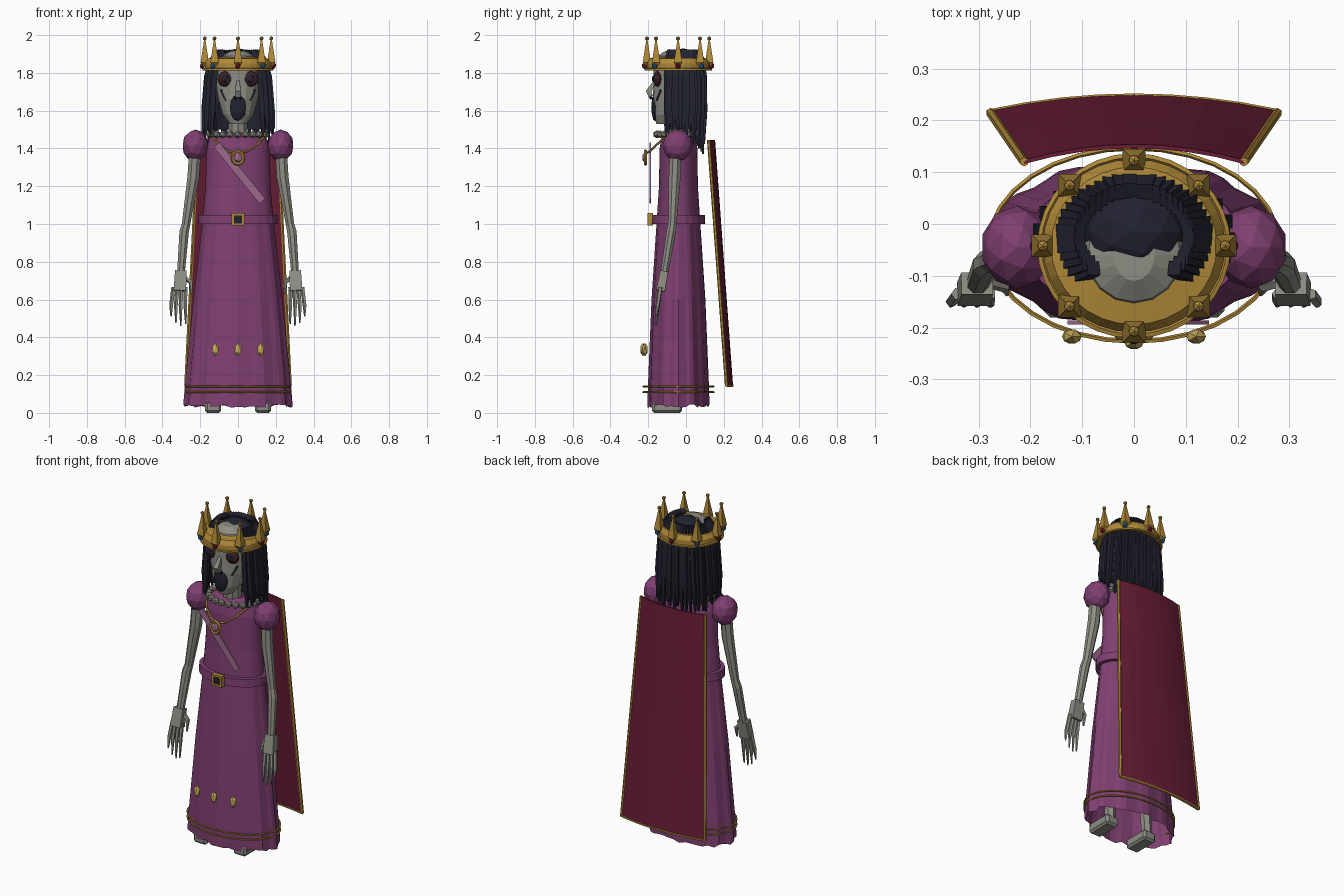
import bpy, bmesh, math, random
from math import sin, cos, pi, radians
from mathutils import Vector, Matrix

random.seed(4)
cube = bpy.data.objects.get("Cube")
if cube:
    bpy.data.objects.remove(cube)


def material(name, r, g, b):
    m = bpy.data.materials.new(name)
    m.use_nodes = True
    m.diffuse_color = (r, g, b, 1)
    m.node_tree.nodes["Principled BSDF"].inputs["Base Color"].default_value = (r, g, b, 1)
    return m


PURPLE = material("purple cloth", .215, .05, .165)
CRIMSON = material("crimson cloth", .14, .012, .036)
GOLD = material("gold", .43, .25, .04)
BLACK = material("black hair", .015, .016, .028)
BONE = material("grey bone", .27, .27, .23)
MAUVE = material("mauve sash", .34, .14, .26)
SOCKET = material("dark socket", .045, .013, .02)
PALE = material("pale gold", .55, .4, .1)
BLUE = material("blue gem", .02, .14, .32)
RED = material("red gem", .2, .01, .03)
CY = -.04  # depth of the body axis


def finish(name, bm, mat):
    bmesh.ops.recalc_face_normals(bm, faces=bm.faces[:])
    me = bpy.data.meshes.new(name)
    bm.to_mesh(me)
    bm.free()
    me.materials.append(mat)
    ob = bpy.data.objects.new(name, me)
    bpy.context.collection.objects.link(ob)
    return ob


def grid(bm, rows, closed=True, caps=False):
    """Skin rows of points with quads."""
    vs = [[bm.verts.new(p) for p in row] for row in rows]
    n = len(rows[0])
    for a, b in zip(vs, vs[1:]):
        for i in range(n if closed else n - 1):
            j = (i + 1) % n
            bm.faces.new((a[i], a[j], b[j], b[i]))
    if caps:
        bm.faces.new(vs[0][::-1])
        bm.faces.new(vs[-1])


def oval(z, rx, ry, cy=CY, n=24):
    return [Vector((rx * sin(2 * pi * i / n), cy - ry * cos(2 * pi * i / n), z)) for i in range(n)]


def tube(bm, pts, radii, n=6, loop=False, ref=(0, 1, 0), flat=1):
    pts = [Vector(p) for p in pts]
    rows, k = [], len(pts)
    for i, p in enumerate(pts):
        if loop:
            t = pts[(i + 1) % k] - pts[i - 1]
        else:
            t = pts[min(i + 1, k - 1)] - pts[max(i - 1, 0)]
        u = t.cross(Vector(ref)).normalized()
        w = t.cross(u).normalized()
        r = radii[i] if isinstance(radii, (list, tuple)) else radii
        rows.append([p + r * (u * cos(2 * pi * (j + .5) / n) + flat * w * sin(2 * pi * (j + .5) / n))
                     for j in range(n)])
    grid(bm, rows + rows[:1] if loop else rows, True, not loop)
    if loop:
        bmesh.ops.remove_doubles(bm, verts=bm.verts[:], dist=1e-5)


def ball(bm, c, r, sub=1):
    r = r if isinstance(r, (tuple, list)) else (r, r, r)
    bmesh.ops.create_icosphere(bm, subdivisions=sub, radius=1,
                               matrix=Matrix.Translation(c) @ Matrix.Diagonal((*r, 1)))


def box(bm, c, size, rot=Matrix()):
    bmesh.ops.create_cube(bm, size=1, matrix=Matrix.Translation(c) @ rot @ Matrix.Diagonal((*size, 1)))


# Gown with pleats that deepen toward a ragged hem
bm = bmesh.new()
rows = []
for z, rx, ry, fold in ((.035, .282, .16, .03), (.14, .275, .158, .025), (.6, .232, .14, .02),
                        (1.0, .188, .115, .01), (1.2, .172, .103, 0), (1.4, .168, .1, 0),
                        (1.46, .15, .09, 0), (1.485, .06, .05, 0)):
    row = oval(z, rx, ry, n=48)
    for i, p in enumerate(row):
        k = 1 + fold * cos(i * pi / 2 + .4)
        p.x, p.y = p.x * k, CY + (p.y - CY) * k
        if z < .1:
            p.z += random.uniform(-.008, .012)
    rows.append(row)
grid(bm, rows)
finish("gown", bm, PURPLE)

# Gold hem bands
bm = bmesh.new()
for z in (.11, .14):
    tube(bm, oval(z, .28, .187, n=32), .005, 5, True, (0, 0, 1))
finish("hem_bands", bm, GOLD)

# Puffed sleeves
bm = bmesh.new()
for s in (-1, 1):
    ball(bm, (s * .226, -.045, 1.415), (.07, .08, .085), 2)
finish("sleeve_puffs", bm, PURPLE)

# Belt and buckle
bm = bmesh.new()
grid(bm, [oval(z, rx, ry) for z, rx, ry in ((1, .18, .11), (1, .21, .142), (1.047, .208, .14),
                                         (1.047, .17, .1))])
finish("belt", bm, PURPLE)
bm = bmesh.new()
for s in (-1, 1):
    box(bm, (s * .028, -.19, 1.024), (.013, .028, .066))
    box(bm, (0, -.19, 1.024 + s * .027), (.06, .028, .012))
finish("buckle", bm, GOLD)
bm = bmesh.new()
box(bm, (0, -.187, 1.024), (.045, .02, .045))
finish("buckle_centre", bm, BLACK)

# Diagonal sash
bm = bmesh.new()
box(bm, (.008, -.19, 1.27), (.04, .008, .385), Matrix.Rotation(radians(-39), 4, 'Y'))
finish("sash", bm, MAUVE)

# Skirt medallions
bm = bmesh.new()
for x in (-.12, 0, .12):
    ball(bm, (x, -.228 + abs(x) * .09, .335), (.021, .016, .036))
finish("skirt_medallions", bm, PALE)

# Bead collar, chain and pendant
bm = bmesh.new()
for p in oval(1.475, .148, .115, n=22):
    ball(bm, p, .021)
finish("bead_collar", bm, BONE)
bm = bmesh.new()
for s in (-1, 1):
    tube(bm, [(s * .135, -.11, 1.46), (s * .1, -.155, 1.42), (s * .05, -.19, 1.385), (0, -.21, 1.375)],
         .006, 5, ref=(0, 0, 1))
tube(bm, [(.03 * cos(i * pi / 6), -.215, 1.352 + .035 * sin(i * pi / 6)) for i in range(12)],
     .009, 5, True)
finish("pendant_chain", bm, GOLD)
bm = bmesh.new()
ball(bm, (0, -.218, 1.352), (.025, .014, .03))
finish("pendant_stone", bm, MAUVE)

# Arms and hands
for s, side in ((1, "left"), (-1, "right")):
    bm = bmesh.new()
    tube(bm, [(s * .228, -.055, 1.38), (s * .236, -.06, 1.25), (s * .275, -.072, 1.0),
              (s * .285, -.078, .96), (s * .302, -.115, .74)], [.034, .034, .024, .027, .022], 8)
    tube(bm, [(s * .303, -.115, .75), (s * .308, -.135, .645)], [.043, .047], 4, flat=.7)
    for i in range(4):
        x = .278 + .021 * i
        tip = (.47, .46, .475, .51)[i]
        tube(bm, [(s * x, -.135, .665), (s * (x + .004 * i), -.15, .57), (s * (x + .005 * i - .002), -.158, tip)],
             [.012, .011, .004], 5)
    tube(bm, [(s * .285, -.11, .72), (s * .25, -.12, .69), (s * .245, -.135, .63)], [.013, .012, .005], 5)
    finish(side + "_arm", bm, BONE)

# Legs and bevelled feet
bm = bmesh.new()
for s in (-1, 1):
    box(bm, (s * .132, -.1, .031), (.085, .16, .062))
bmesh.ops.bevel(bm, geom=bm.edges[:], offset=.012, segments=1, affect='EDGES')
for s in (-1, 1):
    tube(bm, [(s * .13, -.05, .05), (s * .1, -.04, .9)], .03, 6)
finish("feet", bm, BONE)

# Skull and neck
bm = bmesh.new()
grid(bm, [oval(z, rx, ry, cy, 16) for z, rx, ry, cy in (
    (1.53, .045, .045, -.112), (1.58, .082, .078, -.092), (1.66, .105, .1, -.075),
    (1.75, .12, .112, -.06), (1.83, .118, .112, -.06), (1.89, .09, .09, -.06), (1.915, .04, .05, -.06))],
     caps=True)
tube(bm, [(0, -.05, 1.46), (0, -.06, 1.62)], .052, 10)
tube(bm, [(0, -.165, 1.755), (0, -.198, 1.7), (0, -.185, 1.675)], [.01, .022, .018], 4)
finish("skull", bm, BONE)
bm = bmesh.new()
for s in (-1, 1):
    ball(bm, (s * .067, -.15, 1.768), (.043, .024, .042), 2)
finish("eye_sockets", bm, SOCKET)
bm = bmesh.new()
ball(bm, (0, -.164, 1.618), (.045, .02, .074), 2)
for s in (-1, 1):
    ball(bm, (s * .067, -.168, 1.768), (.024, .013, .024))
    ball(bm, (s * .014, -.186, 1.668), (.008, .01, .01))
    tube(bm, [(s * .09, -.133, 1.71), (s * .065, -.155, 1.655)], .006, 4)
finish("mouth_and_pupils", bm, BLACK)

# Hair: crown cap, inner curtain and tapered locks
bm = bmesh.new()
ball(bm, (0, -.015, 1.865), (.1, .085, .065), 2)


def hair(a, rx, ry, z, cy=-.025):
    return Vector((rx * sin(a), cy - ry * cos(a), z))


angles = [radians(48 + 264 * i / 33) for i in range(34)]
grid(bm, [[hair(a, rx, ry, z) for a in angles] for z, rx, ry in
          ((1.9, .1, .085), (1.82, .15, .11), (1.5, .165, .1))], closed=False)
for i, a in enumerate(angles):
    back = max(0, -cos(a))
    end = 1.49 - .09 * back + random.uniform(-.03, .04)
    r = random.uniform(.017, .021)
    out = 1 + .06 * (i % 2)
    tube(bm, [hair(a, .105, .09, 1.915), hair(a, .14, .11, 1.87), hair(a, .158 * out, .115 * out, 1.78),
              hair(a, .172 * out, .117 * out, 1.6), hair(a, .18 * out, .115 * out, end)],
         [r, r, r, r, r * .35], 4)
finish("hair", bm, BLACK)

# Crown band, rim, spikes and gems
bm = bmesh.new()
grid(bm, [oval(z, r, r * .95, -.042, 32) for r, z in
          ((.11, 1.82), (.176, 1.815), (.176, 1.85), (.16, 1.876), (.105, 1.884), (.11, 1.82))])
tube(bm, oval(1.818, .181, .173, -.042, 32), .007, 5, True, (0, 0, 1))
posts = oval(0, .176, .165, -.042, 8)
for p in posts:
    tube(bm, [p + Vector((0, 0, z)) for z in (1.835, 1.855, 1.975)], [.012, .031, .005], 4)
    ball(bm, p + Vector((0, 0, 1.982)), .012)
finish("crown", bm, GOLD)
for name, first, mat in (("red_gems", 0, RED), ("blue_gems", 1, BLUE)):
    bm = bmesh.new()
    for p in posts[first::2]:
        out = Vector((p.x, p.y + .042, 0)).normalized()
        ball(bm, p + out * .012 + Vector((0, 0, 1.838)), (.015, .015, .019))
    finish(name, bm, mat)


# Flaring cape with trimmed sides and lower edge
def cape(u, v, off=0):
    half = .212 + .065 * v
    return Vector((half * u, .15 + .095 * v - .03 * u * u + off, 1.445 - 1.3 * v))


us = [-1 + i / 4 for i in range(9)]
bm = bmesh.new()
grid(bm, [[cape(u, v, -.004) for u in us] + [cape(u, v, .004) for u in us[::-1]] for v in (0, .25, .5, .75, 1)],
     caps=True)
finish("cape", bm, CRIMSON)
bm = bmesh.new()
for s in (-1, 1):
    tube(bm, [cape(s, 0), cape(s, 1)], .009, 6)
tube(bm, [cape(u, 1) for u in us], .008, 6, ref=(0, 0, 1))
finish("cape_trim", bm, GOLD)
